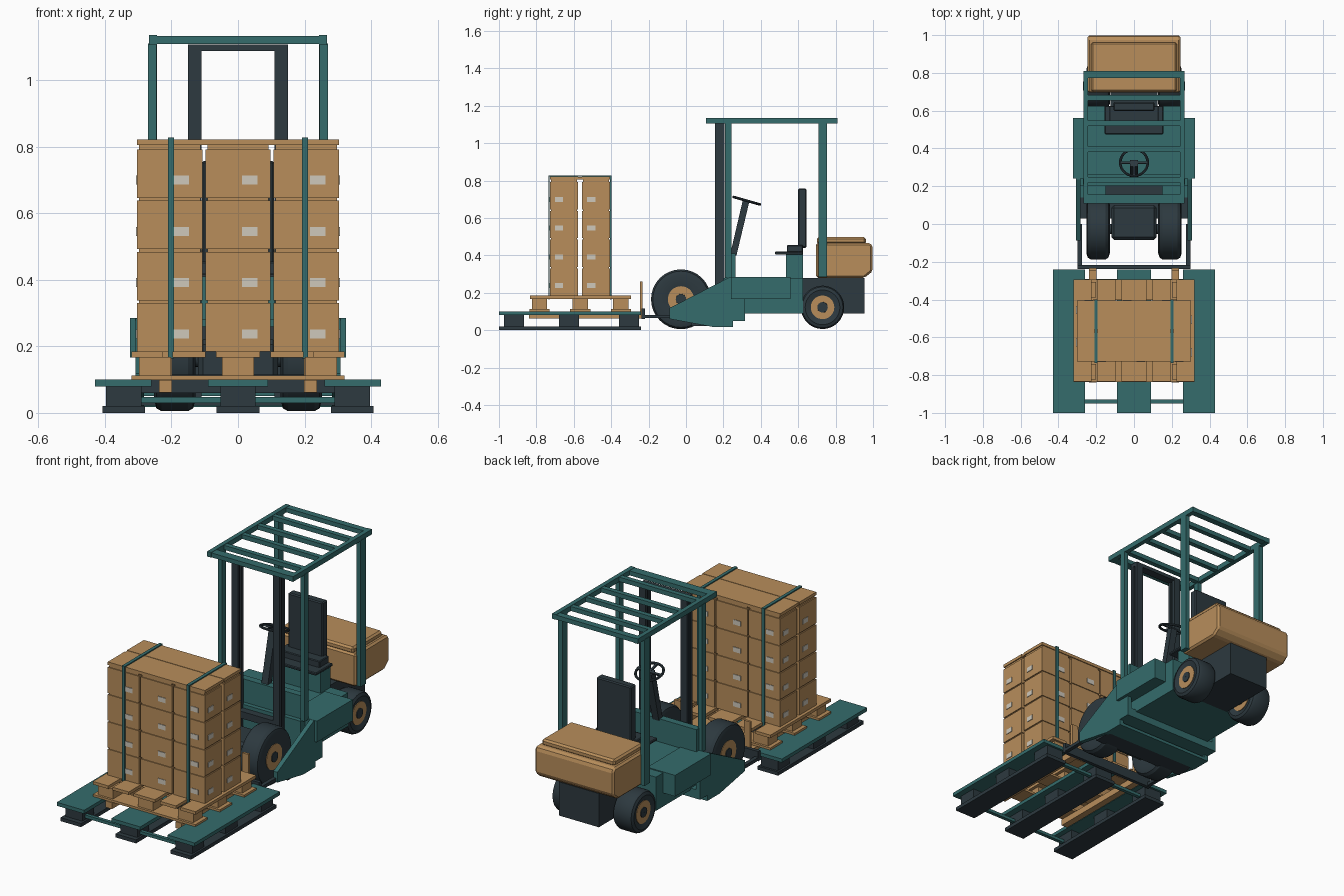
import bpy, bmesh, math
from mathutils import Vector

if "Cube" in bpy.data.objects:
    bpy.data.objects.remove(bpy.data.objects["Cube"])


def material(name, rgb):
    m = bpy.data.materials.new(name)
    m.diffuse_color = (*rgb, 1)
    m.use_nodes = True
    m.node_tree.nodes["Principled BSDF"].inputs["Base Color"].default_value = m.diffuse_color
    return m


TEAL = material("teal paint", (0.035, 0.15, 0.15))
TAN = material("cardboard tan", (0.48, 0.27, 0.105))
DARK = material("dark slate", (0.026, 0.041, 0.050))
PALE = material("pale label", (0.62, 0.58, 0.50))


def finish(name, bm, mat, bevel=0):
    bmesh.ops.recalc_face_normals(bm, faces=bm.faces)
    me = bpy.data.meshes.new(name)
    bm.to_mesh(me)
    bm.free()
    ob = bpy.data.objects.new(name, me)
    bpy.context.collection.objects.link(ob)
    me.materials.append(mat)
    if bevel:
        b = ob.modifiers.new("bevel", 'BEVEL')
        b.width, b.segments = bevel, 1
    return ob


def add_box(bm, x0, x1, y0, y1, z0, z1):
    vs = bmesh.ops.create_cube(bm, size=1)["verts"]
    for v in vs:
        v.co = Vector(((x0 + x1) / 2 + v.co.x * (x1 - x0),
                       (y0 + y1) / 2 + v.co.y * (y1 - y0),
                       (z0 + z1) / 2 + v.co.z * (z1 - z0)))


def boxes(name, mat, items, bevel=0, mirror=False):
    """One object from (x0, x1, y0, y1, z0, z1) boxes, optionally mirrored in x."""
    bm = bmesh.new()
    for b in items:
        add_box(bm, *b)
        if mirror:
            add_box(bm, -b[1], -b[0], *b[2:])
    return finish(name, bm, mat, bevel)


def prism(name, mat, profile, x0, x1, bevel=0, mirror=False):
    """Extrude a (y, z) outline along x."""
    bm = bmesh.new()
    for a, b in [(x0, x1), (-x1, -x0)][:2 if mirror else 1]:
        f = bm.faces.new([bm.verts.new((a, y, z)) for y, z in profile])
        r = bmesh.ops.extrude_face_region(bm, geom=[f])
        vs = [v for v in r["geom"] if isinstance(v, bmesh.types.BMVert)]
        bmesh.ops.translate(bm, verts=vs, vec=(b - a, 0, 0))
    return finish(name, bm, mat, bevel)


def lathe(name, mat, profile, centre, n=32):
    """Closed ring turned about the x axis from (x, radius) points."""
    bm = bmesh.new()
    rings = [[bm.verts.new((centre[0] + x,
                            centre[1] + r * math.cos(2 * math.pi * i / n),
                            centre[2] + r * math.sin(2 * math.pi * i / n)))
              for i in range(n)] for x, r in profile]
    for k, a in enumerate(rings):
        b = rings[(k + 1) % len(rings)]
        for i in range(n):
            j = (i + 1) % n
            bm.faces.new((a[i], a[j], b[j], b[i]))
    ob = finish(name, bm, mat)
    bpy.ops.object.select_all(action='DESELECT')
    bpy.context.view_layer.objects.active = ob
    ob.select_set(True)
    bpy.ops.object.shade_smooth_by_angle(angle=math.radians(30))
    return ob


# Loading platform: three decks on blocks, runners and tie rods
decks = [(-0.43, -0.26), (-0.09, 0.09), (0.26, 0.43)]
boxes("platform_decks", TEAL, [(a, b, -1, -0.24, 0.08, 0.10) for a, b in decks])
boxes("platform_blocks", DARK, [(x - 0.053, x + 0.053, y - 0.053, y + 0.053, 0.02, 0.08)
                                for x in (-0.343, 0, 0.343) for y in (-0.92, -0.625, -0.305)])
boxes("platform_runners", DARK, [(x - 0.064, x + 0.064, -1, -0.24, 0, 0.02)
                                 for x in (-0.343, 0, 0.343)])
boxes("platform_tie_rods", TEAL, [(-0.34, 0.34, y - 0.01, y + 0.01, 0.03, 0.047)
                                  for y in (-0.94, -0.30)])

# Wooden pallet
planks = [(-0.32, -0.225), (-0.197, -0.097), (-0.066, 0.066), (0.097, 0.197), (0.225, 0.32)]
boxes("pallet_planks", TAN, [(a, b, -0.835, -0.295, 0.167, 0.184) for a, b in planks])
rows = (-0.783, -0.565, -0.348)
boxes("pallet_blocks", TAN, [(x - 0.048, x + 0.048, y - 0.041, y + 0.041, 0.11, 0.168)
                             for x in (-0.25, 0, 0.25) for y in rows])
boxes("pallet_bottom_boards", TAN, [(-0.32, 0.32, y - 0.054, y + 0.054, 0.099, 0.112)
                                    for y in rows])

# Stacked cartons with recessed seams, top sheets and labels
cartons, seams, labels = [], [], []
for y in (-0.653, -0.481):
    for x in (-0.205, 0, 0.205):
        seams.append((x - 0.092, x + 0.092, y - 0.07, y + 0.07, 0.184, 0.805))
        for k in range(4):
            z = 0.184 + 0.154 * k
            cartons.append((x - 0.098, x + 0.098, y - 0.075, y + 0.075, z, z + 0.146))
            for s, face in ((-1, -0.653), (1, -0.481)):
                if y == face:
                    cx, cy = x - s * 0.035, y + s * 0.075
                    labels.append((cx - 0.023, cx + 0.023, cy - 0.003, cy + 0.003,
                                   z + 0.04, z + 0.067))
            if x:
                s = 1 if x > 0 else -1
                cx, cy = x + s * 0.098, y - s * 0.026
                labels.append((cx - 0.003, cx + 0.003, cy - 0.022, cy + 0.022,
                               z + 0.04, z + 0.067))
boxes("cartons", TAN, cartons)
boxes("carton_seams", TAN, seams)
boxes("carton_labels", PALE, labels)
boxes("carton_top_sheet", TAN, [(-0.303, 0.303, y - 0.075, y + 0.075, 0.805, 0.822)
                                for y in (-0.653, -0.481)] + [(-0.3, 0.3, -0.6, -0.53, 0.805, 0.82)])
boxes("load_straps", TEAL, [(0.192, 0.21, -0.735, -0.399, 0.822, 0.828),
                            (0.192, 0.21, -0.735, -0.729, 0.163, 0.828),
                            (0.192, 0.21, -0.405, -0.399, 0.163, 0.828)], mirror=True)

# Forks and carriage
boxes("forks", TAN, [(0.198, 0.237, -0.84, -0.235, 0.062, 0.098),
                     (0.198, 0.237, -0.247, -0.233, 0.062, 0.26)], mirror=True)
boxes("fork_carriage", DARK, [(-0.298, 0.298, -0.238, -0.218, 0.06, 0.115)])
boxes("carriage_arms", DARK, [(0.276, 0.298, -0.235, 0.0, 0.064, 0.082)], mirror=True)

# Wheels: tyre, rim ring and hub on both sides
for tag, y, z, r, rim in (("front", -0.027, 0.165, 0.16, 0.07), ("rear", 0.73, 0.122, 0.116, 0.063)):
    for side, s in (("left", -1), ("right", 1)):
        c = (s * 0.19, y, z)
        c_out = (s * 0.19, y, z)
        lathe(f"{tag}_tyre_{side}", DARK, [(-0.053, rim), (-0.062, r * 0.8), (-0.055, r * 0.94),
              (-0.04, r), (0.04, r), (0.055, r * 0.94), (0.062, r * 0.8), (0.053, rim)], c)
        lathe(f"{tag}_rim_{side}", TAN, [(-0.056, 0.028), (-0.056, rim), (0.056, rim),
                                         (0.056, 0.028)], c_out)
        lathe(f"{tag}_hub_{side}", DARK, [(-0.06, 0.001), (-0.06, 0.028), (0.06, 0.028),
                                          (0.06, 0.001)], c, 16)
    lathe(f"{tag}_axle", DARK, [(-0.19, 0.001), (-0.19, 0.027), (0.19, 0.027), (0.19, 0.001)],
          (0, y, z), 16)

# Truck body: side guards, pontoons, floor and undertray
prism("side_guards", TEAL, [(-0.088, 0.06), (-0.088, 0.118), (0.235, 0.284), (0.55, 0.284),
                            (0.55, 0.166), (0.315, 0.166), (0.315, 0.05), (0.25, 0.05),
                            (0.25, 0.018), (0.14, 0.018)], 0.283, 0.308, mirror=True)
boxes("side_pontoons", TEAL, [(0.15, 0.324, 0.24, 0.56, 0.166, 0.285)], mirror=True)
boxes("floor_chassis", TEAL, [(-0.25, 0.25, 0.2, 0.625, 0.09, 0.28)])
boxes("undertray", TEAL, [(-0.29, 0.29, 0.14, 0.25, 0.018, 0.035),
                          (-0.29, 0.29, 0.2, 0.315, 0.05, 0.1)])
boxes("undertray_front_bar", DARK, [(-0.29, 0.29, 0.03, 0.14, 0.022, 0.04)])
boxes("front_motor", DARK, [(-0.12, 0.12, -0.085, 0.1, 0.09, 0.22)], 0.015)
boxes("dash_panel", TEAL, [(-0.25, 0.25, 0.225, 0.265, 0.28, 0.41)])
boxes("rear_chassis", DARK, [(-0.125, 0.125, 0.56, 0.955, 0.09, 0.28)])

# Counterweight and lid
prism("counterweight", TAN, [(0.695, 0.28), (0.955, 0.28), (0.998, 0.315),
                             (0.998, 0.45), (0.985, 0.466), (0.695, 0.466)], -0.246, 0.246, 0.02)
boxes("counterweight_lid", TAN, [(-0.228, 0.228, 0.70, 0.962, 0.46, 0.497)], 0.01)

# Seat
boxes("seat_base", TEAL, [(-0.14, 0.14, 0.535, 0.625, 0.28, 0.41)])
boxes("seat", DARK, [(-0.155, 0.155, 0.475, 0.625, 0.404, 0.42),
                     (-0.13, 0.13, 0.54, 0.625, 0.41, 0.455)], 0.004)
boxes("seat_back", DARK, [(-0.108, 0.108, 0.598, 0.645, 0.44, 0.757)], 0.006)

# Mast
boxes("mast_rails", DARK, [(0.11, 0.15, 0.155, 0.172, 0.03, 1.105),
                           (0.11, 0.15, 0.188, 0.205, 0.03, 1.105),
                           (0.118, 0.142, 0.17, 0.19, 0.03, 1.105)], mirror=True)
boxes("mast_crossbars", DARK, [(-0.15, 0.15, 0.157, 0.203, 1.087, 1.107),
                               (-0.13, 0.13, 0.16, 0.2, 0.22, 0.26)])

# Overhead guard
boxes("guard_front_posts", TEAL, [(0.245, 0.27, 0.208, 0.242, 0.28, 1.11)], mirror=True)
boxes("guard_rear_posts", TEAL, [(0.243, 0.27, 0.708, 0.754, 0.285, 1.11)], mirror=True)
boxes("guard_side_rails", TEAL, [(0.243, 0.268, 0.108, 0.81, 1.106, 1.135)], mirror=True)
boxes("guard_bars", TEAL, [(-0.26, 0.26, y - w, y + w, 1.108, 1.133) for y, w in
                           ((0.133, 0.024), (0.235, 0.014), (0.395, 0.014), (0.533, 0.014),
                            (0.668, 0.014), (0.792, 0.018))])

# Steering column and wheel
prism("steering_column", DARK, [(0.235, 0.40), (0.27, 0.40), (0.338, 0.685), (0.305, 0.70)],
      -0.02, 0.02)
tilt = math.radians(-16)
bpy.ops.mesh.primitive_torus_add(major_radius=0.073, minor_radius=0.007, major_segments=28,
                                 minor_segments=8, location=(0, 0.325, 0.692), rotation=(tilt, 0, 0))
ring = bpy.context.object
ring.name = "steering_wheel"
ring.data.materials.append(DARK)
bpy.ops.object.shade_smooth_by_angle()
spokes = boxes("steering_spokes", DARK, [(-0.073, 0.073, -0.006, 0.006, -0.005, 0.005),
                                         (-0.006, 0.006, -0.073, 0, -0.005, 0.005)])
spokes.location, spokes.rotation_euler = (0, 0.325, 0.692), (tilt, 0, 0)
